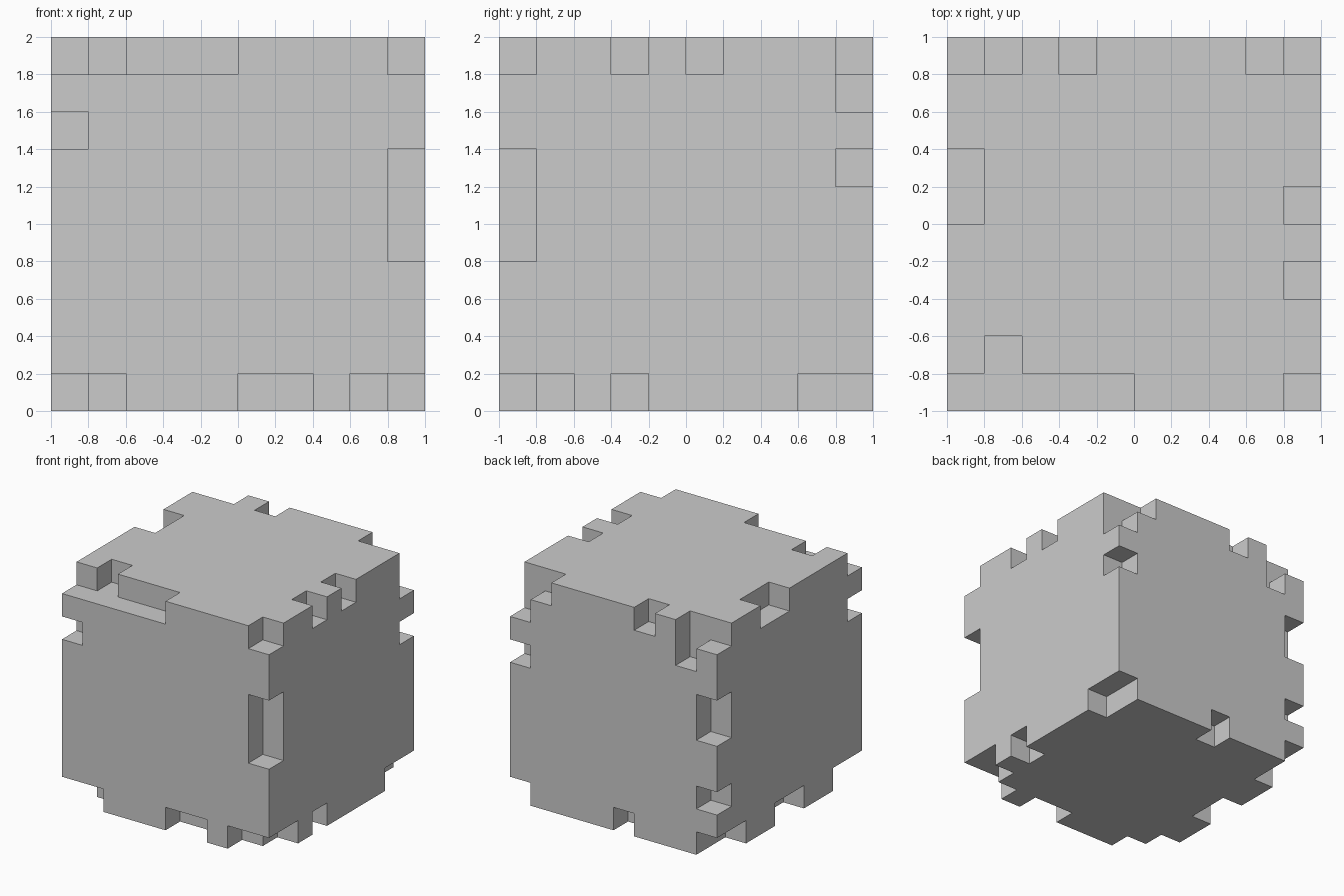
import bpy
import bmesh
from mathutils import Vector

old = bpy.data.objects.get("Cube")
if old:
    bpy.data.objects.remove(old, do_unlink=True)

N = 10          # cells per side
STEP = 2.0 / N  # cell size

# Notches along each edge of the block: (fixed cells, running axis, positions)
def run(axis, a, b, positions):
    """Cells along one edge; a and b are the two other indices in x, y, z order."""
    cells = set()
    for p in positions:
        c = [a, b]
        c.insert(axis, p)
        cells.add(tuple(c))
    return cells

X, Y, Z = 0, 1, 2
notches = set()
# top edges
notches |= run(X, 0, 9, (0, 1, 2, 3, 4, 9))   # front
notches |= run(X, 9, 9, (0, 1, 3, 8, 9))      # back
notches |= run(Y, 0, 9, (0, 5, 6, 9))         # -x side
notches |= run(Y, 9, 9, (0, 3, 5, 9))         # +x side
# bottom edges
notches |= run(X, 0, 0, (0, 1, 5, 6, 8, 9))   # front
notches |= run(X, 9, 0, (0, 4, 9))            # back
notches |= run(Y, 0, 0, (0, 1, 4, 5, 8, 9))   # -x side
notches |= run(Y, 9, 0, (0, 1, 3, 8, 9))      # +x side
# upright edges
notches |= run(Z, 0, 0, (0, 7, 9))            # front, -x
notches |= run(Z, 9, 0, (0, 4, 5, 6, 9))      # front, +x
notches |= run(Z, 0, 9, (0, 2, 5, 6, 9))      # back, -x
notches |= run(Z, 9, 9, (0, 6, 8, 9))         # back, +x
# deeper slots
notches |= {(1, 1, 9), (1, 9, 8)}

solid = {(x, y, z) for x in range(N) for y in range(N) for z in range(N)} - notches

# Skin the solid cells: one quad wherever a cell meets empty space
bm = bmesh.new()
verts = {}

def corner(p):
    if p not in verts:
        verts[p] = bm.verts.new(Vector(p) * STEP - Vector((1, 1, 0)))
    return verts[p]

for cell in solid:
    for axis in range(3):
        u, v = (axis + 1) % 3, (axis + 2) % 3
        for side in (0, 1):
            near = list(cell)
            near[axis] += 1 if side else -1
            if tuple(near) in solid:
                continue
            loop = []
            for du, dv in ((0, 0), (1, 0), (1, 1), (0, 1)):
                p = list(cell)
                p[axis] += side
                p[u] += du
                p[v] += dv
                loop.append(corner(tuple(p)))
            bm.faces.new(loop if side else loop[::-1])

# Merge coplanar quads into clean flat faces
bmesh.ops.dissolve_limit(bm, angle_limit=0.01, verts=bm.verts[:], edges=bm.edges[:])

mesh = bpy.data.meshes.new("notched_block")
bm.to_mesh(mesh)
bm.free()
block = bpy.data.objects.new("notched_block", mesh)
bpy.context.collection.objects.link(block)

# Plain grey material
grey = bpy.data.materials.new("light_grey")
grey.use_nodes = True
colour = (0.6, 0.6, 0.6, 1.0)
grey.diffuse_color = colour
for node in grey.node_tree.nodes:
    if node.type == 'BSDF_PRINCIPLED':
        node.inputs["Base Color"].default_value = colour
mesh.materials.append(grey)
